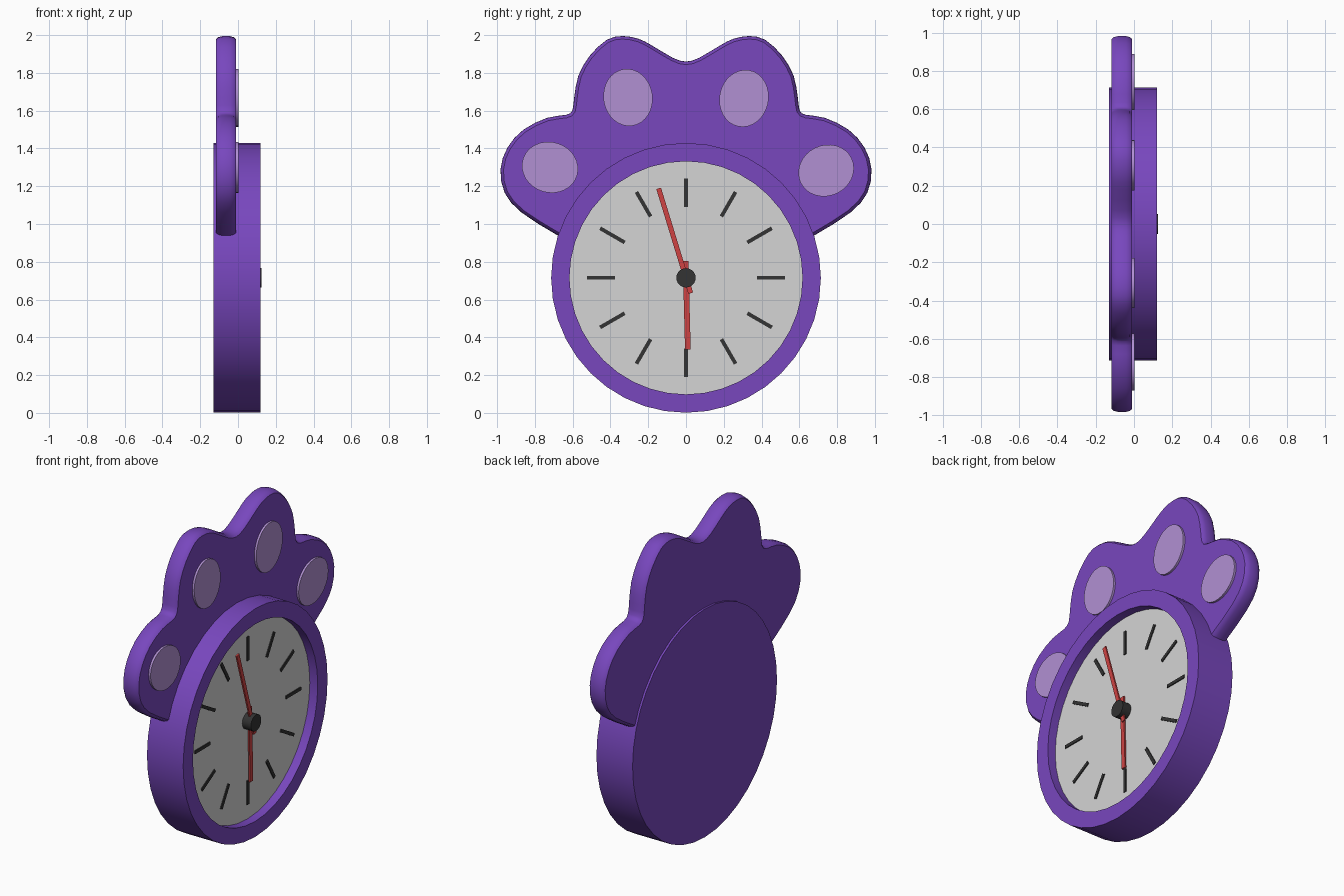
import bpy, bmesh, math
from mathutils import Vector

if "Cube" in bpy.data.objects:
    bpy.data.objects.remove(bpy.data.objects["Cube"])


def material(name, rgb):
    m = bpy.data.materials.new(name)
    m.diffuse_color = (*rgb, 1)
    m.use_nodes = True
    m.node_tree.nodes["Principled BSDF"].inputs["Base Color"].default_value = m.diffuse_color
    return m


PURPLE = material("purple", (0.188, 0.063, 0.515))
LILAC = material("lilac", (0.44, 0.28, 0.65))
WHITE = material("pale_grey", (0.66, 0.66, 0.66))
RED = material("red", (0.62, 0.055, 0.055))
DARK = material("charcoal", (0.033, 0.033, 0.033))
CENTRE = Vector((0, 0.715))     # clock centre in (y, z)


def prism(name, outline, layers, mat, cap_mat=None):
    """Stack rings of a (y, z) outline along x; layers are (x, inset)."""
    n = len(outline)
    pts = [Vector(p) for p in outline]
    normals = []
    for i in range(n):
        a = (pts[i] - pts[i - 1]).normalized()
        b = (pts[(i + 1) % n] - pts[i]).normalized()
        t = (a + b).normalized()
        normals.append(Vector((t.y, -t.x)))
    bm = bmesh.new()
    rings = []
    for x, inset in layers:
        ring = []
        for p, nn in zip(pts, normals):
            q = p - nn * inset
            ring.append(bm.verts.new((x, q.x, q.y)))
        rings.append(ring)
    for r, s in zip(rings, rings[1:]):
        for i in range(n):
            j = (i + 1) % n
            bm.faces.new((r[i], r[j], s[j], s[i]))
    bm.faces.new(list(reversed(rings[0])))
    cap = bm.faces.new(rings[-1])
    if cap_mat:
        cap.material_index = 1
    bmesh.ops.recalc_face_normals(bm, faces=bm.faces)
    me = bpy.data.meshes.new(name)
    bm.to_mesh(me)
    bm.free()
    me.materials.append(mat)
    if cap_mat:
        me.materials.append(cap_mat)
    ob = bpy.data.objects.new(name, me)
    bpy.context.collection.objects.link(ob)
    bpy.ops.object.select_all(action='DESELECT')
    ob.select_set(True)
    bpy.context.view_layer.objects.active = ob
    bpy.ops.object.shade_smooth_by_angle(angle=math.radians(35))
    return ob


def ellipse(c, a, b, tilt=0, n=40):
    ct, st = math.cos(tilt), math.sin(tilt)
    out = []
    for i in range(n):
        t = 2 * math.pi * i / n
        u, v = a * math.cos(t), b * math.sin(t)
        out.append((c[0] + u * ct - v * st, c[1] + u * st + v * ct))
    return out


def bar(angle, r0, r1, w):
    """Radial bar; angle is clockwise from twelve o'clock."""
    d = Vector((math.sin(angle), math.cos(angle)))
    s = Vector((d.y, -d.x)) * w / 2
    return [CENTRE + d * r0 + s, CENTRE + d * r1 + s,
            CENTRE + d * r1 - s, CENTRE + d * r0 - s]


def smooth_closed(pts, steps):
    """Closed Catmull-Rom curve through the points."""
    out = []
    n = len(pts)
    for i in range(n):
        a, b, c, d = (Vector(pts[(i + k) % n]) for k in (-1, 0, 1, 2))
        for k in range(steps):
            t = k / steps
            out.append(0.5 * (2 * b + (c - a) * t + (2 * a - 5 * b + 4 * c - d) * t * t
                              + (3 * b - a - 3 * c + d) * t ** 3))
    return out


# clock case with raised rim and recessed dial
prism("clock_case", ellipse(CENTRE, 0.714, 0.714),
      [(-0.13, 0), (0.12, 0), (0.12, 0.097), (0.065, 0.097)], PURPLE, WHITE)

# paw back plate with four toe lobes, mirrored across y
half = [(0.07, 1.88), (0.18, 1.945), (0.25, 1.98), (0.335, 1.995), (0.42, 1.975),
        (0.51, 1.89), (0.57, 1.785), (0.592, 1.67), (0.602, 1.60), (0.635, 1.578),
        (0.735, 1.562), (0.86, 1.50), (0.945, 1.405), (0.982, 1.29),
        (0.96, 1.165), (0.87, 1.06), (0.68, 0.94), (0.55, 0.87), (0.3, 0.8)]
left = [(-y, z) for y, z in half]
outline = smooth_closed([(0, 1.86)] + left + [(0, 0.78)] + half[::-1], 2)
prism("paw_plate", outline,
      [(-0.117, 0.016), (-0.105, 0.006), (-0.085, 0.001), (-0.063, 0),
       (-0.041, 0.001), (-0.022, 0.006), (-0.01, 0.016)], PURPLE)

# toe pads
for i, (y, z, a, b, tilt) in enumerate([
        (-0.307, 1.67, 0.13, 0.152, 0.15), (0.307, 1.665, 0.13, 0.152, -0.2),
        (-0.72, 1.30, 0.15, 0.134, -0.3), (0.742, 1.283, 0.15, 0.134, 0.45)]):
    prism(f"toe_pad_{i + 1}", ellipse((y, z), a, b, tilt, 32),
          [(-0.03, 0), (0.003, 0)], LILAC)

# hour marks
for i in range(12):
    prism(f"hour_mark_{i + 1}", bar(math.radians(30 * i), 0.375, 0.525, 0.02),
          [(0.063, 0), (0.071, 0)], DARK)

# hands and hub
prism("hour_hand", bar(math.radians(178.5), -0.09, 0.38, 0.03),
      [(0.078, 0), (0.088, 0)], RED)
prism("minute_hand", bar(math.radians(-17), -0.085, 0.495, 0.026),
      [(0.092, 0), (0.102, 0)], RED)
prism("hub", ellipse(CENTRE, 0.051, 0.051, 0, 24), [(0.06, 0), (0.125, 0)], DARK)
